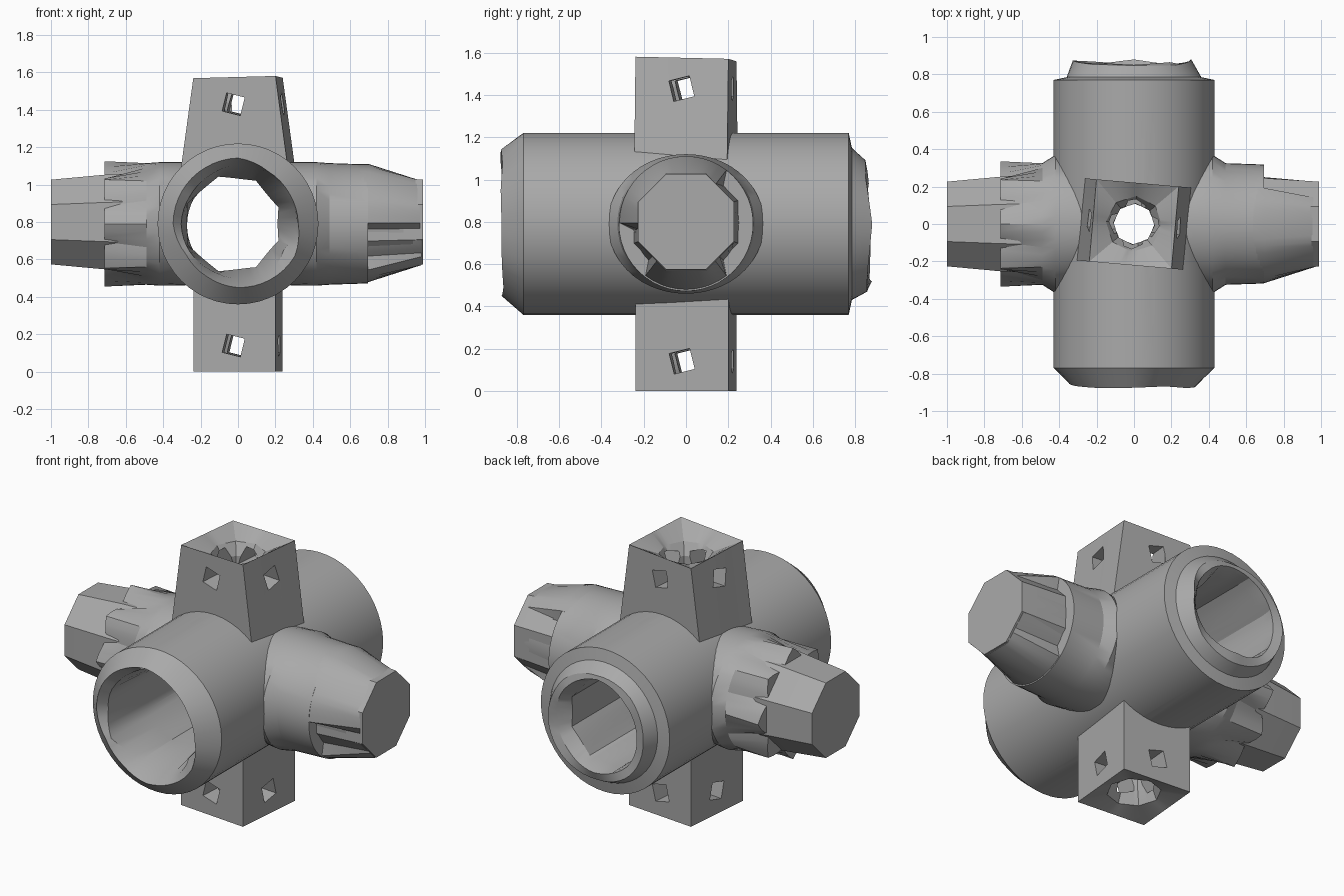
import bpy, bmesh, math, random
from mathutils import Vector, Matrix

old = bpy.data.objects.get("Cube")
if old:
    bpy.data.objects.remove(old, do_unlink=True)

random.seed(4)
SEG = 48
MID = 0.79          # height of the hub axis
TAU = 2 * math.pi

metal = bpy.data.materials.new("plain grey")
metal.use_nodes = True
grey = (0.4, 0.4, 0.4, 1)
metal.diffuse_color = grey
metal.node_tree.nodes["Principled BSDF"].inputs["Base Color"].default_value = grey


def poly(n, r, rot=0.0):
    """Radius of a regular polygon with corner radius r."""
    h = math.pi / n
    return lambda a: r * math.cos(h) / math.cos((a - rot) % (2 * h) - h)


def zigzag(high, low, n):
    """Radius swinging between high and low, n times round."""
    return lambda a: low + (high - low) * abs((a * n / TAU) % 1 * 2 - 1)


def broken(n, base, spread):
    """Chipped rim: random values joined by straight runs."""
    vals = [base + random.uniform(-spread, spread) for _ in range(n)]

    def f(a):
        t = a / TAU * n
        i = int(t)
        return vals[i % n] + (vals[(i + 1) % n] - vals[i % n]) * (t - i)
    return f


def at(value, a):
    return value(a) if callable(value) else value


def loft(name, axis, rings, tube=False, squash=None, origin=(0, 0, 0)):
    """Skin rings of (position, radius) along an axis."""
    place = {"x": lambda p, u, v: (p, u, v),
             "y": lambda p, u, v: (u, p, v),
             "z": lambda p, u, v: (u, v, p)}[axis]
    bm = bmesh.new()
    loops = []
    for i, (pos, rad) in enumerate(rings):
        wide = squash[i] if squash else 1
        loop = []
        for k in range(SEG):
            a = TAU * k / SEG
            r = at(rad, a)
            co = place(at(pos, a), r * math.cos(a) * wide, r * math.sin(a))
            loop.append(bm.verts.new(Vector(co) + Vector(origin)))
        loops.append(loop)
    pairs = list(zip(loops, loops[1:])) + ([(loops[-1], loops[0])] if tube else [])
    for p, q in pairs:
        for k in range(SEG):
            j = (k + 1) % SEG
            bm.faces.new((p[k], p[j], q[j], q[k]))
    if not tube:
        bm.faces.new(loops[0])
        bm.faces.new(loops[-1])
    bmesh.ops.recalc_face_normals(bm, faces=bm.faces)
    return to_object(name, bm)


def to_object(name, bm):
    mesh = bpy.data.meshes.new(name)
    bm.to_mesh(mesh)
    bm.free()
    ob = bpy.data.objects.new(name, mesh)
    bpy.context.collection.objects.link(ob)
    mesh.materials.append(metal)
    return ob


def activate(ob):
    bpy.ops.object.select_all(action="DESELECT")
    ob.select_set(True)
    bpy.context.view_layer.objects.active = ob


def cut(ob, cutter):
    mod = ob.modifiers.new("cut", "BOOLEAN")
    mod.operation, mod.solver, mod.object = "DIFFERENCE", "EXACT", cutter
    activate(ob)
    bpy.ops.object.modifier_apply(modifier=mod.name)
    bpy.data.objects.remove(cutter, do_unlink=True)


def finish(ob):
    activate(ob)
    bpy.ops.object.shade_smooth_by_angle(angle=math.radians(25))


# Hub: thick tube from front to back with chipped mouths, bore a little off-centre
bore = lambda a: poly(8, 0.262, TAU / 16)(a) - 0.03 * math.cos(a)
hub = loft("hub", "y", [
    (-0.77, 0.43), (broken(12, -0.865, 0.015), broken(12, 0.335, 0.02)),
    (broken(12, -0.80, 0.05), broken(12, 0.30, 0.02)), (-0.5, bore),
    (0.78, bore), (broken(8, 0.86, 0.02), broken(8, 0.275, 0.01)),
    (broken(8, 0.865, 0.02), broken(8, 0.315, 0.015)),
    (0.785, 0.36), (0.77, 0.43)], tube=True, origin=(0, 0, MID))
cut(hub, loft("shaft_cutter", "z", [(-0.1, poly(8, 0.11)), (1.7, poly(8, 0.11))]))
finish(hub)

# Side arms: flared sleeve, then a tapering eight-sided tip
flare = lambda a: 0.33 + 0.04 * math.cos(a) ** 2
octagon = lambda r: poly(8, r, TAU / 16)
for side, s, end, length, rim, tip_x in (
        ("left", 1, 0.318, 0.695, 0.265, 0.99),
        ("right", -1, zigzag(0.335, 0.25, 8), 0.715, 0.275, 1.0)):
    rings = [(s * 0.28, 0.33), (s * 0.42, flare), (s * 0.49, 0.325),
             (s * length, end)]
    finish(loft(side + "_arm_sleeve", "x", rings, origin=(0, 0, MID)))
    finish(loft(side + "_arm_tip", "x",
                [(s * 0.5, octagon(rim + 0.01)), (s * 0.70, octagon(rim)),
                 (s * tip_x, octagon(0.245))], origin=(0, 0, MID + 0.01)))


# Shoulder on the left arm, open at the rear and along a low front notch
def shoulder(a):
    u, v = math.cos(a), math.sin(a)
    solid = v < -0.75 or v > 0.75 or (u < 0 and v > -0.1)
    return 0.315 if solid else 0.25


finish(loft("left_arm_shoulder", "x",
            [(0.5, shoulder), (0.70, shoulder), (0.98, octagon(0.244))],
            origin=(0, 0, MID + 0.005)))

# Square posts above and below, with a funnel mouth and cross windows
for name, root, tip, flare_x, sink in (("top_post", 1.09, 1.57, 1.3, 0.06),
                                       ("bottom_post", 0.48, 0.0, 1.0, 0.03)):
    d = 1 if tip > root else -1
    square = poly(4, 0.312, TAU / 8)
    shaft = poly(8, 0.11)
    post = loft(name, "z",
                [(root, square), (tip, square),
                 (tip - d * sink, poly(8, 0.15)), (tip - d * 0.13, shaft),
                 (root, shaft)],
                tube=True, squash=[flare_x, 1, 1, 1, 1])
    for axis in "XY":
        bm = bmesh.new()
        bmesh.ops.create_cube(bm, size=1)
        size = (1, 0.1, 0.1) if axis == "X" else (0.1, 1, 0.1)
        bmesh.ops.scale(bm, vec=size, verts=bm.verts)
        bmesh.ops.rotate(bm, verts=bm.verts,
                         matrix=Matrix.Rotation(math.radians(14), 3, axis))
        bmesh.ops.translate(bm, vec=(-0.005, 0, tip - d * 0.14), verts=bm.verts)
        cut(post, to_object("window_cutter", bm))
    # The posts sit slightly turned on the hub
    post.data.transform(Matrix.Rotation(math.radians(-5), 4, "Z"))
    # Raised front corner on the upper post
    if d > 0:
        for v in post.data.vertices:
            if v.co.z > tip - 0.01:
                v.co.z += 0.025 * (v.co.x - v.co.y)
    finish(post)
